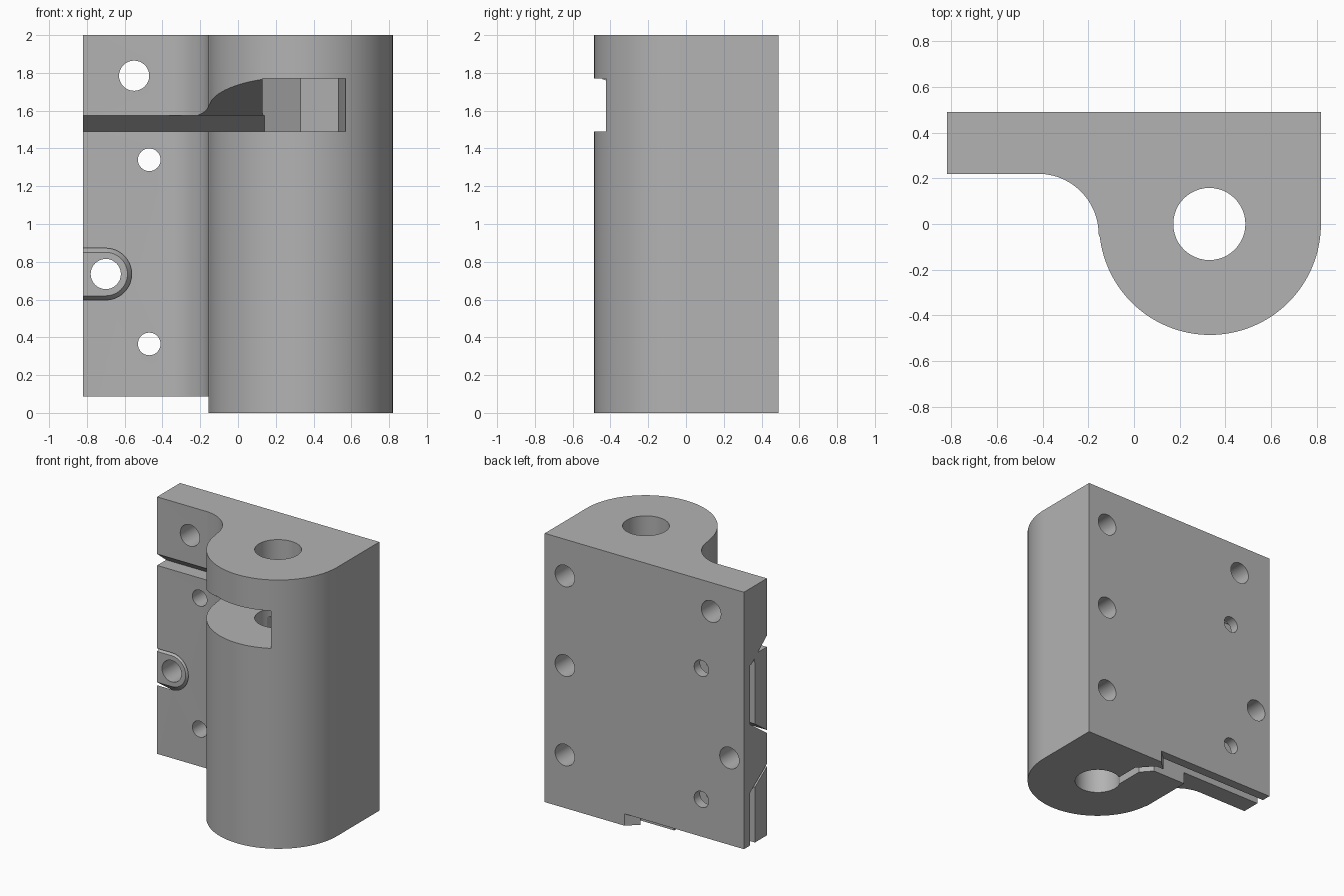
import bpy, bmesh
from math import cos, sin, radians

cube = bpy.data.objects.get("Cube")
if cube:
    bpy.data.objects.remove(cube, do_unlink=True)

grey = bpy.data.materials.new("plain grey")
grey.use_nodes = True
grey.diffuse_color = (0.45, 0.45, 0.45, 1)
grey.node_tree.nodes["Principled BSDF"].inputs["Base Color"].default_value = (0.45, 0.45, 0.45, 1)


def loft(name, start, end):
    """Closed solid between two loops with equal point counts."""
    bm = bmesh.new()
    a = [bm.verts.new(p) for p in start]
    b = [bm.verts.new(p) for p in end]
    bm.faces.new(a)
    bm.faces.new(b[::-1])
    for i in range(len(a)):
        j = (i + 1) % len(a)
        bm.faces.new((a[j], a[i], b[i], b[j]))
    if bm.calc_volume(signed=True) < 0:
        bmesh.ops.reverse_faces(bm, faces=bm.faces[:])
    mesh = bpy.data.meshes.new(name)
    bm.to_mesh(mesh)
    bm.free()
    obj = bpy.data.objects.new(name, mesh)
    bpy.context.scene.collection.objects.link(obj)
    return obj


def prism(name, points, z0, z1):
    return loft(name, [(x, y, z0) for x, y in points], [(x, y, z1) for x, y in points])


def arc(cx, cy, r, a0, a1, n):
    return [(cx + r * cos(radians(a0 + (a1 - a0) * i / n)),
             cy + r * sin(radians(a0 + (a1 - a0) * i / n))) for i in range(n + 1)]


def volume(mesh):
    bm = bmesh.new()
    bm.from_mesh(mesh)
    result = bm.calc_volume(signed=True)
    bm.free()
    return result


def combine(target, tool, operation="DIFFERENCE"):
    """Bake a boolean with the first solver that gives a sound solid, then drop the tool."""
    before = volume(target.data)
    mod = target.modifiers.new("cut", "BOOLEAN")
    mod.operation = operation
    mod.object = tool
    baked = None
    for solver in ("MANIFOLD", "EXACT", "FLOAT"):
        mod.solver = solver
        bpy.context.view_layer.update()
        graph = bpy.context.evaluated_depsgraph_get()
        mesh = bpy.data.meshes.new_from_object(target.evaluated_get(graph))
        after = volume(mesh)
        if before * 0.5 < after < before * 2 and abs(after - before) > 0.00001:
            baked = mesh
            break
    target.modifiers.remove(mod)
    if baked:
        target.data = baked
    bpy.data.objects.remove(tool, do_unlink=True)


def drill(x, z, r):
    ring = arc(x, z, r, 0, 360, 32)[:-1]
    combine(body, loft("drill", [(u, 0.05, w) for u, w in ring], [(u, 0.6, w) for u, w in ring]))


def tab_loop(y, r, edge):
    """U shape open to the flange edge."""
    loop = [(edge, 0.735 - r)] + arc(-0.70, 0.735, r, -90, 90, 32) + [(edge, 0.735 + r)]
    return [(x, y, z) for x, z in loop]


# Main block: flat back, flange, fillet and round barrel
outline = [(0.82, 0.49), (-0.82, 0.49), (-0.82, 0.22)]
outline += arc(-0.42, -0.045, 0.265, 90, 0, 24)
outline += arc(0.333, 0, 0.486, 187, 360, 72)
body = prism("clamp_block", outline, 0, 2)

# Clamping slit with a tapered locating tab left standing in it
slit = prism("slit", [(-1, 0.36), (0.12, 0.36), (0.19, 0.28), (0.19, 0.05), (0.25, 0.05),
                      (0.25, 0.31), (0.15, 0.42), (-1, 0.42)], -0.1, 1.43)
combine(slit, loft("pocket", tab_loop(0.2, 0.123, -0.9), tab_loop(0.4, 0.263, -0.9)), "UNION")
combine(slit, loft("tab", tab_loop(0.15, 0.066, -0.95), tab_loop(0.45, 0.276, -0.95)))
combine(body, slit)

# Horizontal relief above the jaw, with sloped ceilings
relief = [(-0.6, 1.49), (-0.6, 1.82), (0.12, 1.575), (0.22, 1.575),
          (0.415, 1.42), (0.365, 1.42), (0.365, 1.49)]
combine(body, loft("relief", [(-0.9, y, z) for y, z in relief], [(0.14, y, z) for y, z in relief]))

# Hexagonal nut trap open to the front
combine(body, prism("nut_trap", [(0.13, -0.6), (0.13, 0.115), (0.33, 0.23), (0.53, 0.115),
                                 (0.53, -0.115), (0.57, -0.42), (0.59, -0.6)], 1.49, 1.77))

# Raised underside of the flange
combine(body, prism("under_cut", [(-0.9, -0.3), (-0.155, -0.3), (-0.155, 0.37), (0.02, 0.37),
                                  (0.12, 0.45), (0.28, 0.6), (-0.9, 0.6)], -0.1, 0.088))

# Barrel bore
combine(body, prism("bore", arc(0.33, 0, 0.158, 0, 360, 48)[:-1], -0.1, 2.1))

# Through holes in the flange, blind holes in the back
for x, z, r in ((-0.55, 1.785, 0.08), (-0.70, 0.735, 0.08), (-0.47, 1.34, 0.06), (-0.47, 0.365, 0.06)):
    drill(x, z, r)
for z in (0.395, 1.06, 1.727):
    drill(0.655, z, 0.08)

# Colour and shading
body.data.materials.clear()
body.data.materials.append(grey)
for face in body.data.polygons:
    face.material_index = 0
bpy.ops.object.select_all(action="DESELECT")
body.select_set(True)
bpy.context.view_layer.objects.active = body
bpy.ops.object.shade_smooth_by_angle(angle=radians(25))
